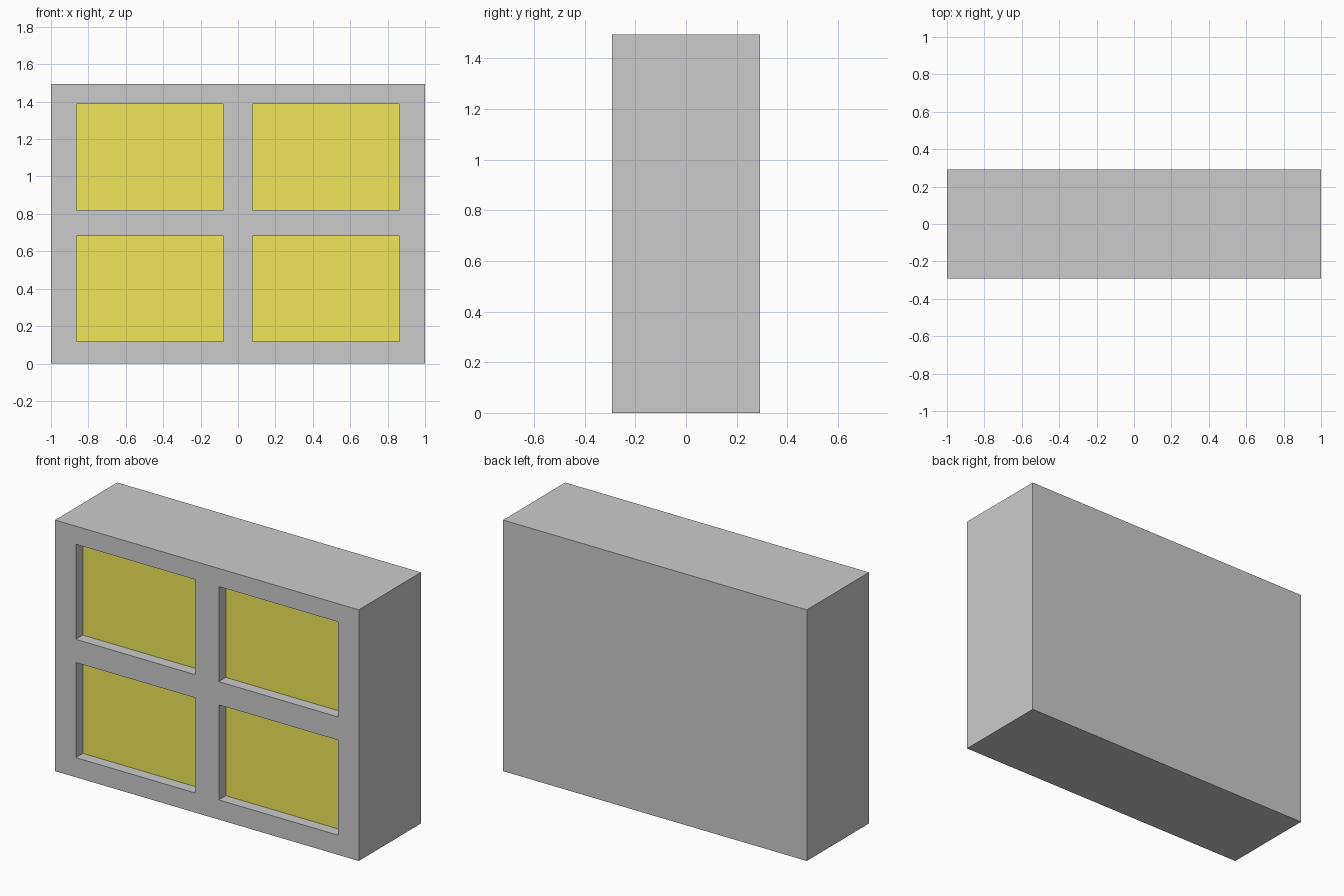
import bpy, bmesh

if "Cube" in bpy.data.objects:
    bpy.data.objects.remove(bpy.data.objects["Cube"])

W, D, H = 1.0, 0.292, 1.495          # half width, half depth, height
RECESS = 0.066                       # depth of the window openings
XS = [-W, -0.864, -0.078, 0.078, 0.864, W]
ZS = [0.0, 0.117, 0.683, 0.821, 1.387, H]


def add_object(name, bm):
    mesh = bpy.data.meshes.new(name)
    bm.to_mesh(mesh)
    bm.free()
    obj = bpy.data.objects.new(name, mesh)
    bpy.context.collection.objects.link(obj)
    return obj


# Body: front grid of frame bars and openings, extruded to the back
bm = bmesh.new()
grid = [[bm.verts.new((x, -D, z)) for x in XS] for z in ZS]
cells = {}
for r in range(5):
    for c in range(5):
        cells[r, c] = bm.faces.new((grid[r][c], grid[r][c + 1],
                                    grid[r + 1][c + 1], grid[r + 1][c]))
openings = [cells[r, c] for r in (1, 3) for c in (1, 3)]
border = [e for e in bm.edges if e.is_boundary]
walls = bmesh.ops.extrude_edge_only(bm, edges=border)["geom"]
bmesh.ops.translate(bm, vec=(0, 2 * D, 0),
                    verts=[g for g in walls if isinstance(g, bmesh.types.BMVert)])
bmesh.ops.contextual_create(bm, geom=[e for e in bm.edges if e.is_boundary])

# Window recesses pushed inwards
floors = bmesh.ops.extrude_discrete_faces(bm, faces=openings)["faces"]
bmesh.ops.translate(bm, vec=(0, RECESS, 0),
                    verts=list({v for f in floors for v in f.verts}))
bmesh.ops.recalc_face_normals(bm, faces=bm.faces)
bmesh.ops.delete(bm, geom=floors, context='FACES_ONLY')
add_object("body", bm)

# Yellow panes closing each recess
yellow = bpy.data.materials.new("yellow")
yellow.diffuse_color = (0.87, 0.8, 0.1, 1)
yellow.use_nodes = True
yellow.node_tree.nodes["Principled BSDF"].inputs["Base Color"].default_value = yellow.diffuse_color
for row, r in (("lower", 1), ("upper", 3)):
    for side, c in (("left", 1), ("right", 3)):
        bm = bmesh.new()
        y = -D + RECESS
        bm.faces.new([bm.verts.new(p) for p in (
            (XS[c], y, ZS[r]), (XS[c + 1], y, ZS[r]),
            (XS[c + 1], y, ZS[r + 1]), (XS[c], y, ZS[r + 1]))])
        pane = add_object(f"{row}_{side}_pane", bm)
        pane.data.materials.append(yellow)
